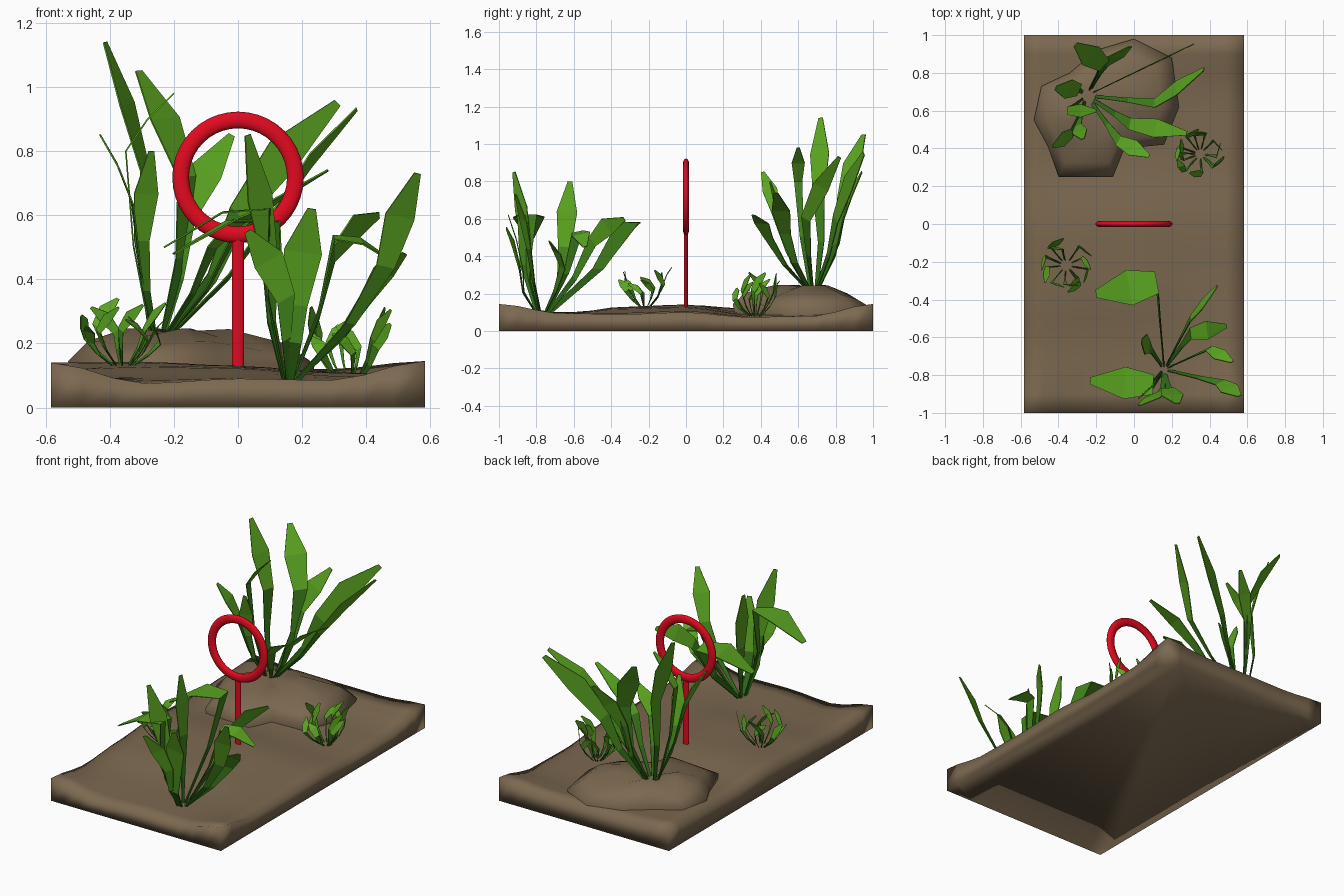
import bpy, bmesh, math, random
from mathutils import Vector

if "Cube" in bpy.data.objects:
    bpy.data.objects.remove(bpy.data.objects["Cube"])

random.seed(4)


def material(name, rgb):
    m = bpy.data.materials.new(name)
    m.diffuse_color = (*rgb, 1)
    m.use_nodes = True
    m.node_tree.nodes["Principled BSDF"].inputs["Base Color"].default_value = m.diffuse_color
    return m


SAND = material("brown sand", (0.2, 0.14, 0.08))
RED = material("red", (0.76, 0.003, 0.014))
GREENS = [material("dark green", (0.03, 0.15, 0.008)),
          material("mid green", (0.055, 0.235, 0.011)),
          material("light green", (0.105, 0.38, 0.015))]


def finish(bm, name, mats, smooth=None):
    me = bpy.data.meshes.new(name)
    bm.to_mesh(me)
    bm.free()
    ob = bpy.data.objects.new(name, me)
    bpy.context.collection.objects.link(ob)
    for m in mats:
        me.materials.append(m)
    if smooth:
        bpy.ops.object.select_all(action='DESELECT')
        ob.select_set(True)
        bpy.context.view_layer.objects.active = ob
        bpy.ops.object.shade_smooth_by_angle(angle=math.radians(smooth))
    return ob


# Sand bed: coarse height table, smoothly interpolated, with a flat underside
HX, HY = 0.583, 1.0
H = [(.14, .075, .09, .085, .145), (.10, .09, .092, .085, .095),
     (.12, .13, .125, .10, .09), (.14, .142, .13, .11, .10),
     (.12, .10, .09, .08, .075), (.13, .11, .10, .08, .08),
     (.14, .12, .12, .12, .145)]


def height(x, y):
    u, v = (x + HX) / (2 * HX) * 4, (y + HY) / (2 * HY) * 6
    i, j = min(int(u), 3), min(int(v), 5)
    s, t = u - i, v - j
    s, t = s * s * (3 - 2 * s), t * t * (3 - 2 * t)
    a = H[j][i] * (1 - s) + H[j][i + 1] * s
    b = H[j + 1][i] * (1 - s) + H[j + 1][i + 1] * s
    return a * (1 - t) + b * t


bm = bmesh.new()
NX, NY = 12, 20
grid = [[bm.verts.new((HX * (2 * i / NX - 1), HY * (2 * j / NY - 1), 0)) for i in range(NX + 1)]
        for j in range(NY + 1)]
for j in range(NY):
    for i in range(NX):
        bm.faces.new((grid[j][i], grid[j][i + 1], grid[j + 1][i + 1], grid[j + 1][i]))
rim = [e for e in bm.edges if e.is_boundary]
skirt = bmesh.ops.extrude_edge_only(bm, edges=rim)["geom"]
low = [g for g in skirt if isinstance(g, bmesh.types.BMEdge)]
for row in grid:
    for v in row:
        v.co.z = height(v.co.x, v.co.y)
bmesh.ops.contextual_create(bm, geom=low)
bmesh.ops.recalc_face_normals(bm, faces=bm.faces)
finish(bm, "sand_bed", [SAND], 180)

# Low rock mound: outline stepped up towards a lumpy crown
outline = [(-.40, .25), (-.11, .25), (-.05, .40), (.16, .42), (.24, .62), (.20, .88), (0, .98),
           (-.20, .92), (-.34, .80), (-.49, .73), (-.53, .55), (-.46, .42)]
crown = Vector((-.22, .64))
bm = bmesh.new()
rings = []
for scale, z in ((.96, .06), (1, .145), (.80, .195), (.42, .235)):
    ring = []
    for k, (x, y) in enumerate(outline):
        p = crown.lerp(Vector((x, y)), scale)
        tilt = 0 if z < .1 else .03 * max(0, p.x + .1) + .04 * max(0, p.y - .7)
        lump = (.012 if k % 3 else -.014) if z > .15 else 0
        ring.append(bm.verts.new((p.x, p.y, z - tilt + lump)))
    rings.append(ring)
n = len(outline)
for a, b in zip(rings, rings[1:]):
    for i in range(n):
        bm.faces.new((a[i], a[(i + 1) % n], b[(i + 1) % n], b[i]))
top = bm.verts.new((*crown, .235))
for i in range(n):
    bm.faces.new((rings[-1][i], rings[-1][(i + 1) % n], top))
bm.faces.new(rings[0][::-1])
finish(bm, "rock_mound", [SAND], 70)

# Red hoop, flattened front to back
bpy.ops.mesh.primitive_torus_add(major_radius=.179, minor_radius=.026, major_segments=40,
                                 minor_segments=12, location=(0, 0, .718),
                                 rotation=(math.pi / 2, 0, 0))
hoop = bpy.context.object
hoop.name = "hoop"
hoop.scale.z = .62
hoop.data.materials.append(RED)
bpy.ops.object.shade_smooth()

# Hoop post
bpy.ops.mesh.primitive_cylinder_add(vertices=12, radius=.019, depth=.43, location=(0, 0, .315))
post = bpy.context.object
post.name = "hoop_post"
post.scale.y = .58
post.data.materials.append(RED)
bpy.ops.object.shade_smooth_by_angle()


def add_blade(bm, base, knee, tip, width, angle):
    """Kinked leaf: narrow stem to the knee, broad leaf beyond; angle turns its broad side."""
    base, knee, tip = Vector(base), Vector(knee), Vector(tip)
    out = Vector((knee.x - base.x, knee.y - base.y, 0))
    bulge = (out.normalized() * .3 if out.length > .01 else Vector()) * width
    path = [base, base.lerp(knee, .5) + bulge, knee,
            knee.lerp(tip, .45) + Vector((0, 0, width * .25)), tip]
    axis = (tip - knee).normalized()
    side = Vector((math.cos(math.radians(angle)), math.sin(math.radians(angle)), 0))
    side = (side - axis * side.dot(axis)).normalized()
    prev = None
    for k, (p, w) in enumerate(zip(path, (.16, .32, .62, 1, .22))):
        s = side * w * width / 2
        pair = [bm.verts.new(p - s), bm.verts.new(p + s)]
        if prev:
            f = bm.faces.new((prev[0], prev[1], pair[1], pair[0]))
            f.material_index = (0, 0, 1, 2, 2)[k]
        prev = pair


def plant(name, base, blades, thick):
    bm = bmesh.new()
    for kx, ky, kz, tx, ty, tz, w, turn in blades:
        a = math.atan2(ky - base[1], kx - base[0])
        root = (base[0] + .025 * math.cos(a), base[1] + .025 * math.sin(a), base[2])
        add_blade(bm, root, (kx, ky, kz), (tx, ty, tz), w, turn)
    ob = finish(bm, name, GREENS)
    mod = ob.modifiers.new("thickness", 'SOLIDIFY')
    mod.thickness = thick
    mod.offset = 0


# Tall plant on the rock: knee xyz, tip xyz, width, turn
plant("tall_plant_back", (-.25, .68, .21), [
    (-.29, .71, .74, -.415, .72, 1.14, .11, 65), (-.16, .84, .72, -.31, .95, 1.05, .13, 45),
    (-.35, .60, .80, -.20, .60, .98, .07, 90), (-.33, .48, .64, -.43, .41, .85, .08, 90),
    (-.02, .53, .52, .28, .48, .74, .10, 75), (-.08, .44, .50, .08, .36, .62, .09, 55),
    (0, .80, .60, .31, .95, .95, .12, 25), (.11, .64, .60, .37, .82, .93, .09, 70),
    (-.16, .84, .60, -.02, .94, .85, .10, 10), (-.30, .52, .52, -.27, .45, .80, .08, 20)], .005)

# Tall plant at the front
plant("tall_plant_front", (.16, -.77, .085), [
    (.10, -.85, .45, .03, -.92, .85, .10, 40), (.46, -.84, .44, .56, -.91, .73, .10, 20),
    (.40, -.66, .34, .52, -.73, .48, .08, 20), (.30, -.58, .53, .49, -.54, .45, .10, 70),
    (.30, -.50, .48, .44, -.33, .60, .10, 60), (.12, -.31, .58, -.20, -.37, .48, .19, 95),
    (.08, -.65, .45, .04, -.62, .80, .11, 85), (.10, -.85, .62, -.23, -.83, .50, .17, 90),
    (.15, -.89, .34, .03, -.96, .55, .10, 10), (.18, -.87, .32, .23, -.95, .62, .12, 0)], .005)


# Small tufts: rings of short curled blades
def tuft(name, base, count, spread, top):
    blades = []
    for i in range(count):
        a = 2 * math.pi * i / count + random.uniform(-.3, .3)
        b = a + random.choice((-.6, .6))
        r1, r2 = spread * random.uniform(.6, .9), spread * random.uniform(.75, 1.05)
        z = top * random.uniform(.55, 1)
        blades.append((base[0] + r1 * math.cos(a), base[1] + r1 * math.sin(a), base[2] + z * .6,
                       base[0] + r2 * math.cos(b), base[1] + r2 * math.sin(b), base[2] + z,
                       random.uniform(.03, .05), math.degrees(a) + random.uniform(50, 130)))
    plant(name, base, blades, .003)


tuft("small_tuft_left", (-.36, -.22, .125), 11, .145, .22)
tuft("small_tuft_right", (.35, .37, .075), 12, .145, .24)
